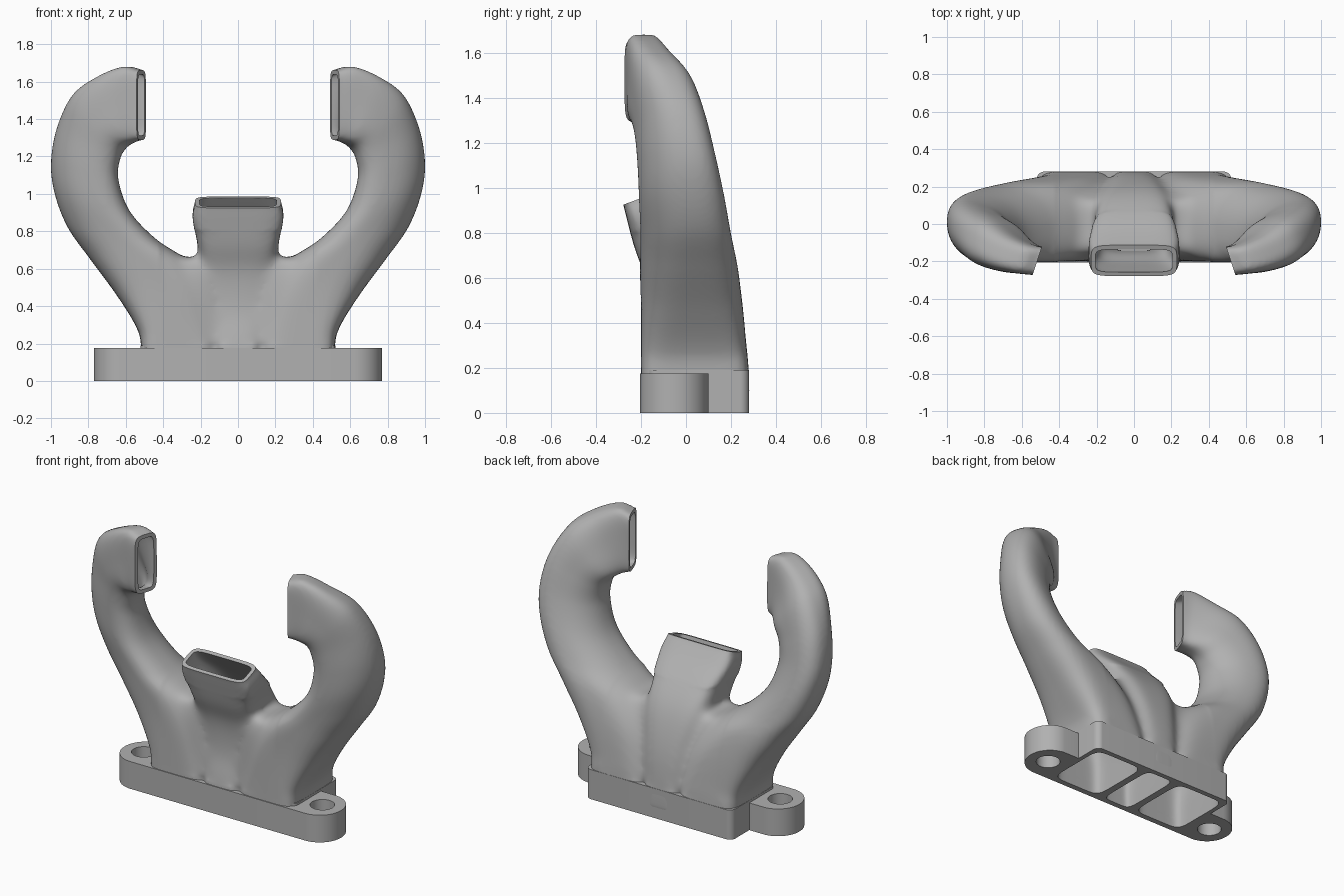
import bpy, bmesh, math
from mathutils import Vector

cube = bpy.data.objects.get("Cube")
if cube:
    bpy.data.objects.remove(cube)

grey = bpy.data.materials.new("plain_grey")
grey.use_nodes = True
colour = (0.44, 0.44, 0.44, 1)
grey.diffuse_color = colour
grey.node_tree.nodes["Principled BSDF"].inputs["Base Color"].default_value = colour


def new_object(name, bm):
    bmesh.ops.recalc_face_normals(bm, faces=bm.faces)
    mesh = bpy.data.meshes.new(name)
    bm.to_mesh(mesh)
    bm.free()
    mesh.materials.append(grey)
    obj = bpy.data.objects.new(name, mesh)
    bpy.context.collection.objects.link(obj)
    return obj


def apply_modifiers(obj):
    deps = bpy.context.evaluated_depsgraph_get()
    mesh = bpy.data.meshes.new_from_object(obj.evaluated_get(deps))
    obj.modifiers.clear()
    obj.data = mesh


def boolean(obj, other, operation):
    mod = obj.modifiers.new("bool", "BOOLEAN")
    mod.operation = operation
    mod.solver = "MANIFOLD"
    mod.object = other
    apply_modifiers(obj)


def section(c, u, v, e, sides=56):
    """Rounded rectangle around c with half axes u and v."""
    pts = []
    for i in range(sides):
        a = math.tau * (i + 0.5) / sides
        cu, cv = math.cos(a), math.sin(a)
        pts.append(c + u * math.copysign(abs(cu) ** (2 / e), cu)
                   + v * math.copysign(abs(cv) ** (2 / e), cv))
    return pts


def loft(name, rows, mirror=1):
    bm = bmesh.new()
    rings = []
    for row in rows:
        ring = [bm.verts.new((p.x * mirror, p.y, p.z)) for p in section(*row)]
        rings.append(ring)
    for a, b in zip(rings, rings[1:]):
        for i in range(len(a)):
            j = (i + 1) % len(a)
            bm.faces.new((a[i], a[j], b[j], b[i]))
    bm.faces.new(rings[0])
    bm.faces.new(rings[-1])
    return new_object(name, bm)


def resample(rows, steps=8):
    """Smooth curve through the stations."""
    out = []
    for i in range(len(rows) - 1):
        p0, p1 = rows[max(i - 1, 0)], rows[i]
        p2, p3 = rows[i + 1], rows[min(i + 2, len(rows) - 1)]
        for s in range(steps):
            t = s / steps
            out.append(tuple(
                b + ((c - a) * t + (2 * a - 5 * b + 4 * c - d) * t * t
                     + (3 * b - a - 3 * c + d) * t ** 3) * 0.5
                for a, b, c, d in zip(p0, p1, p2, p3)))
    return out + [rows[-1]]


def inset(row):
    c, u, v, e = row
    low = min(1, max(0, (0.4 - c.z) / 0.2))
    wu, wv = 0.022 + 0.003 * low, 0.022 + 0.01 * low
    return c, u * (1 - wu / u.length), v * (1 - wv / v.length), e


def duct_parts(rows):
    """Outer skin, inner passage and the block that trims the mouth flat."""
    c, u, v, e = rows[-1]
    n = u.cross(v).normalized()
    if n.dot(c - rows[-2][0]) < 0:
        n = -n
    outer = [r for r in rows if r[0].z > 0.05] + [(c + n * 0.04, u, v, e)]
    inner = [inset(r) for r in rows]
    inner.append((c + n * 0.08,) + inner[-1][1:])
    trim = [(c + n * d, u * 1.5, v * 1.8, 12) for d in (0, 0.15)]
    return outer, inner, trim


# Arm stations: inner x z, outer x z, front y, back y, tilt, shear, squareness
arm = resample([
    (0.12, -0.05, 0.518, -0.05, -0.2, 0.279, 0, 0, 7),
    (0.12, 0.18, 0.518, 0.18, -0.2, 0.279, 0, 0, 6),
    (0.14, 0.32, 0.545, 0.29, -0.2, 0.268, 0, 0, 4.5),
    (0.18, 0.5, 0.65, 0.46, -0.2, 0.25, 0, 0.01, 3.3),
    (0.28, 0.65, 0.79, 0.65, -0.2, 0.225, 0, 0.025, 2.7),
    (0.44, 0.76, 0.91, 0.82, -0.195, 0.192, 0, 0.04, 2.4),
    (0.58, 0.91, 0.98, 1.0, -0.2, 0.16, 0, 0.045, 2.3),
    (0.64, 1.08, 1.0, 1.17, -0.205, 0.12, 0, 0.05, 2.3),
    (0.63, 1.19, 0.965, 1.36, -0.215, 0.075, 0.015, 0.05, 2.4),
    (0.605, 1.245, 0.875, 1.53, -0.235, 0.02, 0.04, 0.035, 2.8),
    (0.575, 1.27, 0.74, 1.627, -0.255, -0.06, 0.045, 0.015, 3.5),
    (0.55, 1.28, 0.605, 1.68, -0.265, -0.105, 0.035, 0, 4.5),
    (0.517, 1.29, 0.517, 1.66, -0.272, -0.122, 0.025, 0, 6),
])
arm = [(Vector(((xi + xo) / 2, (yf + yb) / 2, (zi + zo) / 2)),
        Vector(((xo - xi) / 2, shear, (zo - zi) / 2)),
        Vector((tilt, (yf - yb) / 2, 0)), e)
       for xi, zi, xo, zo, yf, yb, tilt, shear, e in arm]

# Nozzle stations: half width, front y z, back y z, squareness
nozzle = resample([
    (0.125, -0.2, -0.05, 0.279, -0.05, 7),
    (0.125, -0.2, 0.18, 0.279, 0.18, 6),
    (0.15, -0.165, 0.38, 0.25, 0.42, 5),
    (0.195, -0.175, 0.58, 0.18, 0.64, 5),
    (0.22, -0.225, 0.72, 0.08, 0.79, 5),
    (0.243, -0.26, 0.85, -0.045, 0.91, 5),
    (0.228, -0.278, 0.925, -0.115, 0.985, 6),
])
nozzle = [(Vector((0, (yf + yb) / 2, (zf + zb) / 2)), Vector((hw, 0, 0)),
           Vector((0, (yf - yb) / 2, (zf - zb) / 2)), e)
          for hw, yf, zf, yb, zb, e in nozzle]

# Webs filling the crotch between nozzle and arms: x, half width, front y, back y, z
web = [(Vector((x, (yf + yb) / 2, z)), Vector((hw, 0, 0)), Vector((0, (yf - yb) / 2, 0)), 3)
       for x, hw, yf, yb, z in resample([
           (0.13, 0.05, -0.17, 0.25, 0.1),
           (0.16, 0.07, -0.175, 0.225, 0.35),
           (0.22, 0.1, -0.175, 0.17, 0.55),
           (0.27, 0.11, -0.15, 0.12, 0.66),
       ])]

skins, cutters, trims = [], [], []
for rows, mirror in ((nozzle, 1), (arm, 1), (arm, -1)):
    outer, inner, trim = duct_parts(rows)
    skins.append(loft("branched_duct", outer, mirror))
    cutters.append(loft("passage_cutter", inner, mirror))
    trims.append(loft("mouth_cutter", trim, mirror))
skins += [loft("web", web, side) for side in (1, -1)]

# Branched duct: join the skins, then blend the creases between them
duct = skins[0]
for other in skins[1:]:
    boolean(duct, other, "UNION")
    bpy.data.objects.remove(other)
remesh = duct.modifiers.new("remesh", "REMESH")
remesh.mode = "VOXEL"
remesh.voxel_size = 0.013
apply_modifiers(duct)
bm = bmesh.new()
bm.from_mesh(duct.data)
crease = [v for v in bm.verts if abs(v.co.x) < 0.42 and 0.2 < v.co.z < 0.8]
for verts, repeats in ((bm.verts[:], 3), (crease, 35)):
    for _ in range(repeats):
        bmesh.ops.smooth_vert(bm, verts=verts, factor=0.5, use_axis_x=True,
                              use_axis_y=True, use_axis_z=True)
bm.to_mesh(duct.data)
bm.free()


def rounded_prism(name, x, y0, y1, z0, z1, r, cx=0):
    bm = bmesh.new()
    ring = []
    for sx, sy, start in ((1, 1, 0), (-1, 1, 1), (-1, -1, 2), (1, -1, 3)):
        for i in range(13):
            a = (start + i / 12.5) * math.pi / 2
            ring.append(bm.verts.new((
                cx + sx * (x - r) + r * math.cos(a),
                (y1 - r if sy > 0 else y0 + r) + r * math.sin(a), z0)))
    face = bm.faces.new(ring)
    top = bmesh.ops.extrude_face_region(bm, geom=[face])["geom"]
    for v in top:
        if isinstance(v, bmesh.types.BMVert):
            v.co.z = z1
    return new_object(name, bm)


# Mounting flange with two bolt ears
flange = rounded_prism("mounting_flange", 0.77, -0.205, 0.1, 0, 0.175, 0.15)
block = rounded_prism("flange_block", 0.52, -0.17, 0.28, 0, 0.19, 0.04)
boolean(flange, block, "UNION")
bpy.data.objects.remove(block)
for side in (-1, 1):
    hole = rounded_prism("bolt_cutter", 0.072, -0.122, 0.022, -0.1, 0.4, 0.0715, side * 0.635)
    boolean(flange, hole, "DIFFERENCE")
    bpy.data.objects.remove(hole)

# Hollow out the duct and flange, trim the mouths
for trim in trims:
    boolean(duct, trim, "DIFFERENCE")
for cutter in cutters:
    boolean(duct, cutter, "DIFFERENCE")
    boolean(flange, cutter, "DIFFERENCE")
for helper in trims + cutters:
    bpy.data.objects.remove(helper)

for obj in (duct, flange):
    obj.data.materials.clear()
    obj.data.materials.append(grey)
    for poly in obj.data.polygons:
        poly.material_index = 0
    bpy.ops.object.select_all(action="DESELECT")
    obj.select_set(True)
    bpy.context.view_layer.objects.active = obj
    bpy.ops.object.shade_smooth_by_angle(angle=math.radians(35))
